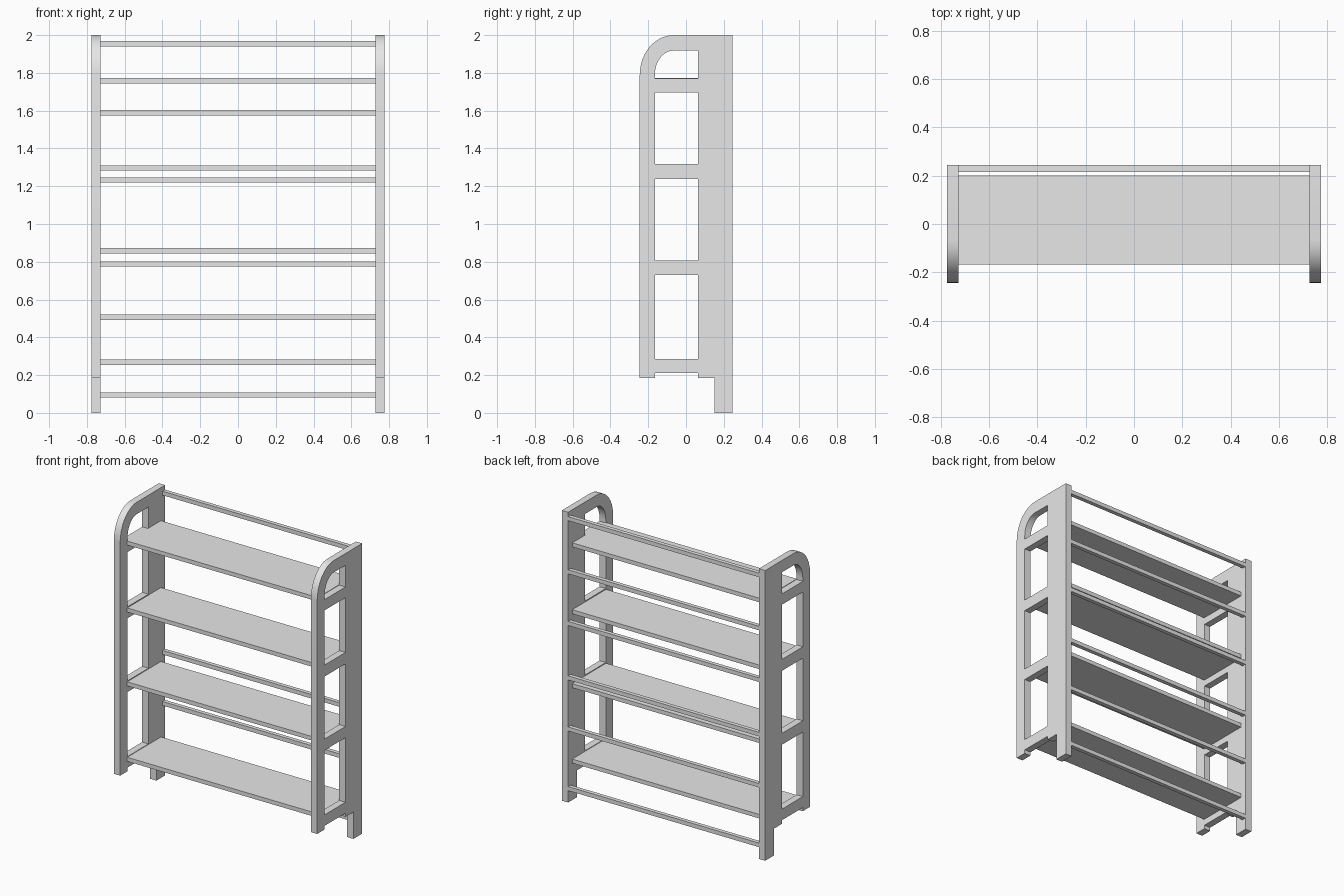
import bpy, bmesh, math

if "Cube" in bpy.data.objects:
    bpy.data.objects.remove(bpy.data.objects["Cube"], do_unlink=True)

grey = bpy.data.materials.new("light_grey")
grey.use_nodes = True
grey.diffuse_color = (0.8, 0.8, 0.8, 1)
grey.node_tree.nodes["Principled BSDF"].inputs["Base Color"].default_value = (0.8, 0.8, 0.8, 1)

INNER, OUTER = 0.727, 0.775      # side frame faces
FRONT, BACK = -0.245, 0.245
HOLE_FRONT, HOLE_BACK = -0.165, 0.063
BEND_Y, BEND_Z = -0.066, 1.79    # centre of the rounded top corner


def finish(name, bm):
    bmesh.ops.recalc_face_normals(bm, faces=bm.faces[:])
    mesh = bpy.data.meshes.new(name)
    bm.to_mesh(mesh)
    bm.free()
    mesh.materials.append(grey)
    obj = bpy.data.objects.new(name, mesh)
    bpy.context.collection.objects.link(obj)
    return obj


def box(name, x, y, z):
    bm = bmesh.new()
    bmesh.ops.create_cube(bm, size=1)
    for v in bm.verts:
        for i, (lo, hi) in enumerate((x, y, z)):
            v.co[i] = lo if v.co[i] < 0 else hi
    return finish(name, bm)


def bend(edge_y, top_z, steps=8):
    """Quarter arc from the front edge up and back to the top edge."""
    ry, rz = BEND_Y - edge_y, top_z - BEND_Z
    angles = [math.pi / 2 * i / steps for i in range(steps + 1)]
    return [(BEND_Y - ry * math.cos(a), BEND_Z + rz * math.sin(a)) for a in angles]


def window(bottom, top):
    return [(HOLE_FRONT, bottom), (HOLE_FRONT, top), (HOLE_BACK, top), (HOLE_BACK, bottom)]


def side_frame(name, x0, x1):
    outline = bend(FRONT, 2.0) + [
        (BACK, 2.0), (BACK, 0), (0.15, 0), (0.15, 0.185), (HOLE_BACK, 0.185),
        (HOLE_BACK, 0.21), (HOLE_FRONT, 0.21), (HOLE_FRONT, 0.185), (FRONT, 0.185)]
    arched = [(HOLE_FRONT, 1.769)] + bend(HOLE_FRONT, 1.918) + [
        (HOLE_BACK, 1.918), (HOLE_BACK, 1.769)]
    loops = [outline, arched, window(1.318, 1.695), window(0.808, 1.239), window(0.286, 0.73)]
    bm = bmesh.new()
    for loop in loops:
        verts = [bm.verts.new((x0, y, z)) for y, z in loop]
        for a, b in zip(verts, verts[1:] + verts[:1]):
            bm.edges.new((a, b))
    bmesh.ops.triangle_fill(bm, edges=bm.edges[:], use_beauty=True, normal=(1, 0, 0))
    grown = bmesh.ops.extrude_face_region(bm, geom=bm.faces[:])["geom"]
    for v in grown:
        if isinstance(v, bmesh.types.BMVert):
            v.co.x = x1
    obj = finish(name, bm)
    bpy.ops.object.select_all(action="DESELECT")
    obj.select_set(True)
    bpy.context.view_layer.objects.active = obj
    bpy.ops.object.shade_smooth_by_angle(angle=math.radians(30))


# Side frames
side_frame("left_side_frame", INNER, OUTER)
side_frame("right_side_frame", -OUTER, -INNER)

# Shelves
for i, z in enumerate((0.268, 0.788, 1.297, 1.758)):
    box(f"shelf_{i + 1}", (-INNER, INNER), (-0.168, 0.2), (z - 0.014, z + 0.014))

# Back rails
for i, z in enumerate((0.095, 0.506, 0.858, 1.233, 1.589, 1.955)):
    box(f"back_rail_{i + 1}", (-INNER, INNER), (0.216, 0.244), (z - 0.014, z + 0.014))
